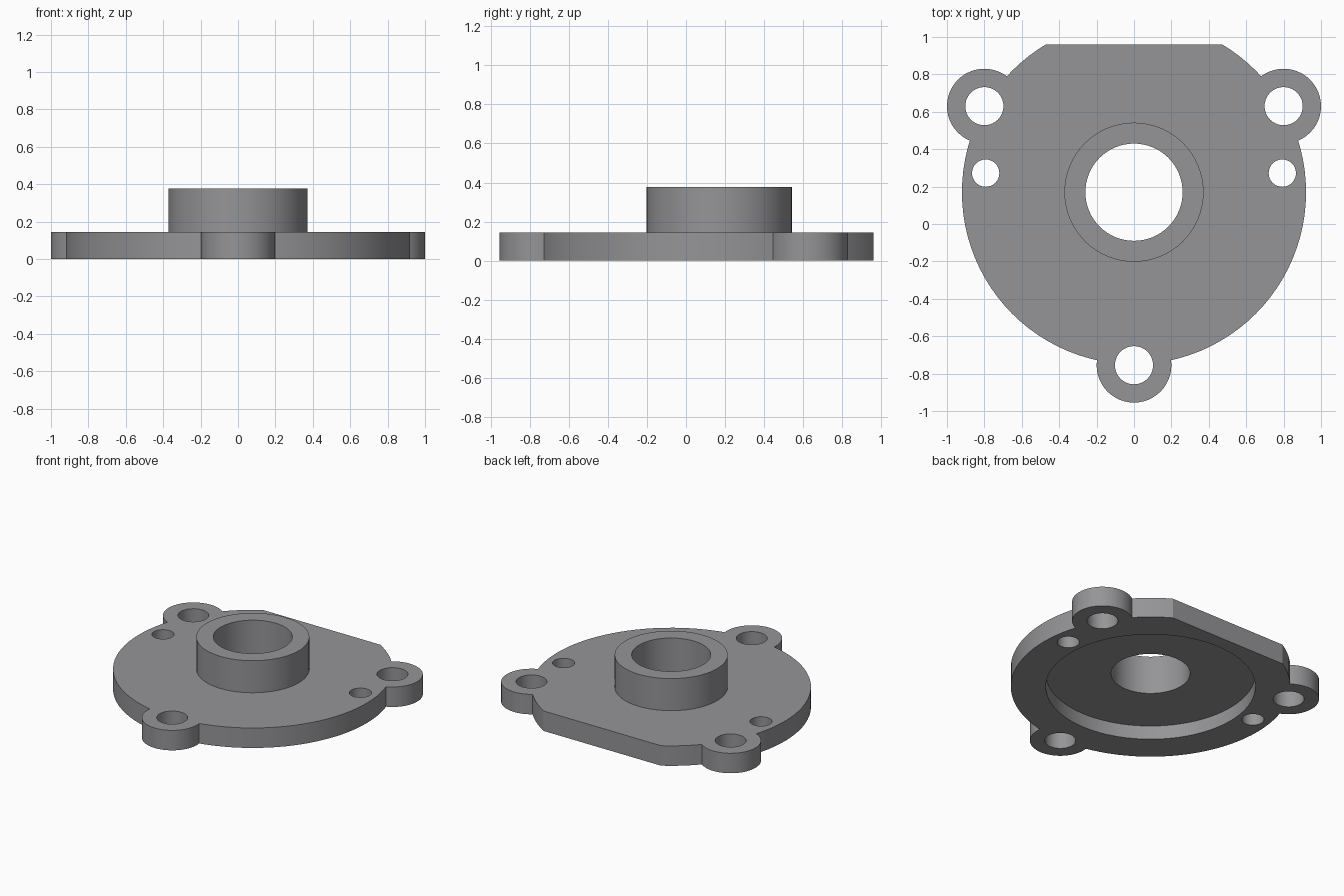
import bpy

if "Cube" in bpy.data.objects:
    bpy.data.objects.remove(bpy.data.objects["Cube"])

CY = 0.17        # centre line of disc, boss and bore
PLATE = 0.145    # flange thickness
TOP = 0.378      # boss height

metal = bpy.data.materials.new("grey metal")
metal.diffuse_color = (0.30, 0.30, 0.315, 1)
metal.use_nodes = True
metal.node_tree.nodes["Principled BSDF"].inputs["Base Color"].default_value = metal.diffuse_color


def cylinder(name, x, y, r, z0, z1, sides=64):
    bpy.ops.mesh.primitive_cylinder_add(vertices=sides, radius=r, depth=z1 - z0,
                                        location=(x, y, (z0 + z1) / 2))
    ob = bpy.context.object
    ob.name = name
    ob.data.materials.append(metal)
    return ob


def combine(target, tool, operation):
    """Apply a boolean and discard the tool."""
    mod = target.modifiers.new("join", 'BOOLEAN')
    mod.operation = operation
    mod.solver = 'EXACT'
    mod.object = tool
    bpy.context.view_layer.objects.active = target
    bpy.ops.object.modifier_apply(modifier=mod.name)
    bpy.data.objects.remove(tool, do_unlink=True)


# Round flange with a straight back edge
flange = cylinder("flange", 0, CY, 0.92, 0, PLATE, 96)
bpy.ops.mesh.primitive_cube_add(size=2, location=(0, 1.96, 0))
combine(flange, bpy.context.object, 'DIFFERENCE')

# Three mounting lugs and the central boss
lugs = [(-0.8, 0.63), (0.8, 0.63), (0, -0.755)]
for x, y in lugs:
    combine(flange, cylinder("lug", x, y, 0.2, 0, PLATE, 48), 'UNION')
combine(flange, cylinder("boss", 0, CY, 0.372, 0.12, TOP), 'UNION')

# Shallow recess underneath, then the through bore
combine(flange, cylinder("recess", 0, CY, 0.69, -0.1, 0.1, 96), 'DIFFERENCE')
combine(flange, cylinder("bore", 0, CY, 0.26, -0.1, 0.6), 'DIFFERENCE')

# Bolt holes in the lugs and two small pin holes
for x, y in lugs:
    combine(flange, cylinder("bolt_hole", x, y, 0.102, -0.1, 0.3, 40), 'DIFFERENCE')
for x in (-0.793, 0.793):
    combine(flange, cylinder("pin_hole", x, 0.272, 0.073, -0.1, 0.3, 32), 'DIFFERENCE')

# Smooth round walls, crisp edges
bpy.ops.object.select_all(action='DESELECT')
flange.select_set(True)
bpy.context.view_layer.objects.active = flange
bpy.ops.object.shade_smooth_by_angle()
